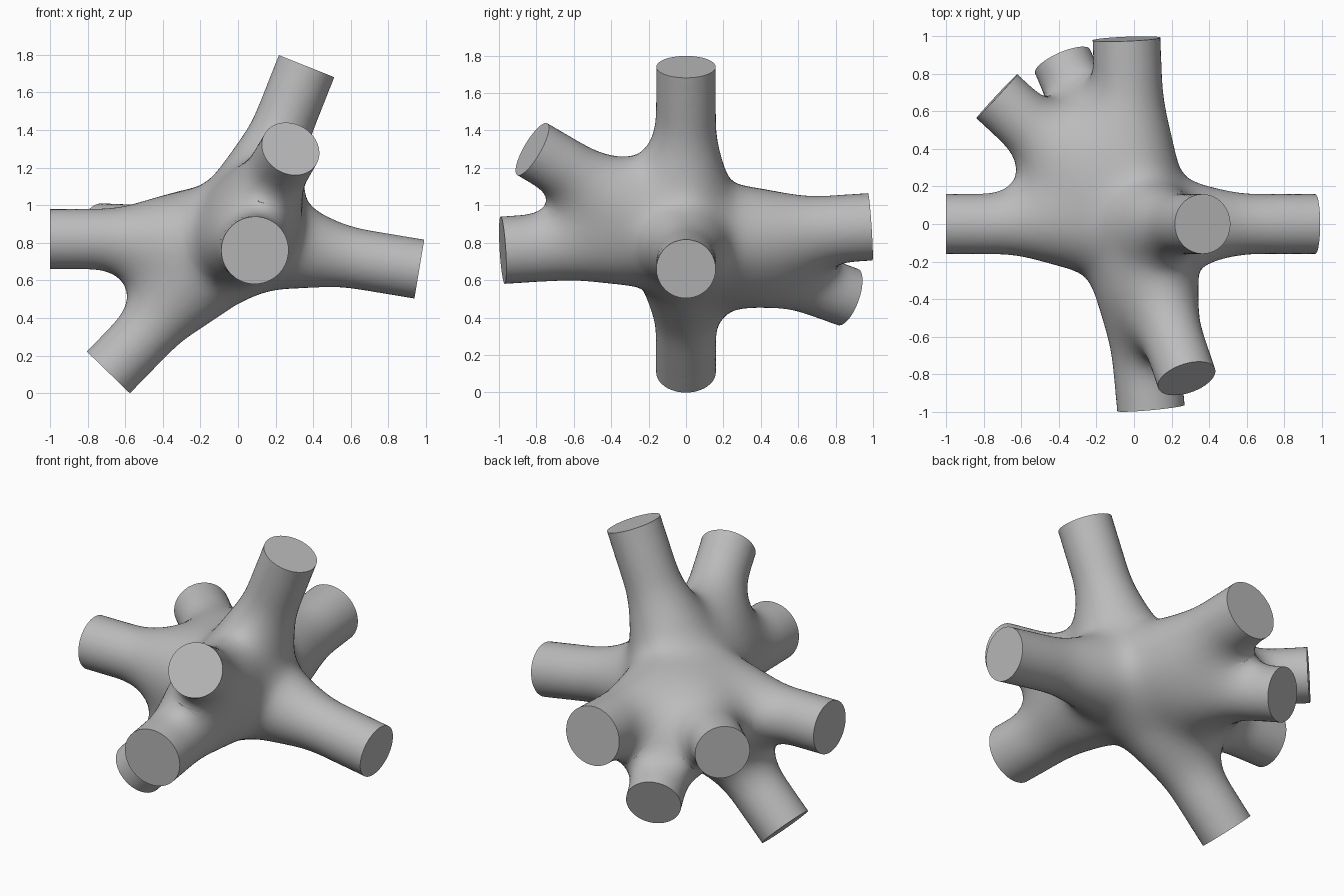
import bpy, bmesh, math
from mathutils import Vector, Matrix

cube = bpy.data.objects.get("Cube")
if cube:
    bpy.data.objects.remove(cube, do_unlink=True)

CORE = Vector((0, 0, 0.82))
# Branch end centres relative to the core, with tube radius
BRANCHES = [
    ((-1.0, 0, 0), 0.16),
    ((0.965, 0, -0.16), 0.159),
    ((0.365, 0, 0.92), 0.159),
    ((-0.69, 0, -0.71), 0.16),
    ((0.09, -0.98, -0.06), 0.18),
    ((0.28, -0.822, 0.48), 0.16),
    ((-0.04, 0.985, 0.065), 0.18),
    ((-0.38, 0.865, -0.31), 0.16),
    ((-0.73, 0.68, 0.03), 0.16),
]
TUBES = [(Vector(e).normalized(), Vector(e).length, r) for e, r in BRANCHES]


def blend_width(dist):
    # Fillets grow away from the core, then fade out along the tubes
    return max(0.16 * math.exp(-((dist - 0.58) / 0.34) ** 2), 0.02)


def field(p):
    # Smooth union of all tubes: value and gradient
    k = blend_width(p.length)
    total, grad = 0.0, Vector()
    for axis, _, radius in TUBES:
        t = p.dot(axis)
        q = p - axis * max(t, 0)
        d = q.length
        gap = d - radius
        w = math.exp(-(gap + 2 * gap * gap + 2 * min(t, 0) ** 2) / k)
        total += w
        grad += q * (w * (1 + 4 * gap) / max(d, 1e-5))
    return -k * math.log(total), grad / total


def settle(verts):
    for v in verts:
        for _ in range(6):
            f, g = field(v.co)
            if abs(f) < 0.0004:
                break
            step = g * (f / max(g.length_squared, 0.15))
            if step.length > 0.06:
                step *= 0.06 / step.length
            v.co -= step


# Rough union of tapered tubes around a ball
bm = bmesh.new()
bmesh.ops.create_icosphere(bm, subdivisions=3, radius=0.29)
for axis, length, radius in TUBES:
    depth = length + 0.09
    place = axis.to_track_quat('Z', 'Y').to_matrix().to_4x4()
    bmesh.ops.create_cone(bm, cap_ends=True, segments=32, radius1=0.24,
                          radius2=radius, depth=depth,
                          matrix=place @ Matrix.Translation((0, 0, depth / 2)))
mesh = bpy.data.meshes.new("branch_node")
bm.to_mesh(mesh)
bm.free()
node = bpy.data.objects.new("branch_node", mesh)
bpy.context.collection.objects.link(node)
mod = node.modifiers.new("Remesh", 'REMESH')
mod.mode = 'VOXEL'
mod.voxel_size = 0.025
bpy.context.view_layer.objects.active = node
node.select_set(True)
bpy.ops.object.modifier_apply(modifier=mod.name)

# Relax onto the blended surface
bm = bmesh.new()
bm.from_mesh(node.data)
for _ in range(4):
    settle(bm.verts)
    inner = [v for v in bm.verts if v.co.length < 1.03]
    bmesh.ops.smooth_vert(bm, verts=inner, factor=0.5,
                          use_axis_x=True, use_axis_y=True, use_axis_z=True)
settle(bm.verts)

# Cut each tube square and close it with a flat cap
for axis, length, radius in TUBES:
    faces = []
    for f in bm.faces:
        c = f.calc_center_median()
        t = c.dot(axis)
        if t > 0.85 and (c - axis * t).length < 0.28:
            faces.append(f)
    geom = set(faces)
    for f in faces:
        geom.update(f.verts)
        geom.update(f.edges)
    cut = bmesh.ops.bisect_plane(bm, geom=list(geom), dist=1e-5,
                                 plane_co=axis * length, plane_no=axis,
                                 clear_outer=True)
    rim = [e for e in cut["geom_cut"] if isinstance(e, bmesh.types.BMEdge)]
    bmesh.ops.edgeloop_fill(bm, edges=rim)
    for e in rim:
        e.smooth = False
bmesh.ops.recalc_face_normals(bm, faces=bm.faces)
bmesh.ops.translate(bm, verts=bm.verts, vec=CORE)
bm.to_mesh(node.data)
bm.free()

# Single grey finish
grey = bpy.data.materials.new("plain_grey")
grey.use_nodes = True
colour = (0.5, 0.5, 0.5, 1)
grey.diffuse_color = colour
grey.node_tree.nodes["Principled BSDF"].inputs["Base Color"].default_value = colour
node.data.materials.clear()
node.data.materials.append(grey)
bpy.ops.object.shade_smooth_by_angle(angle=math.radians(40))
